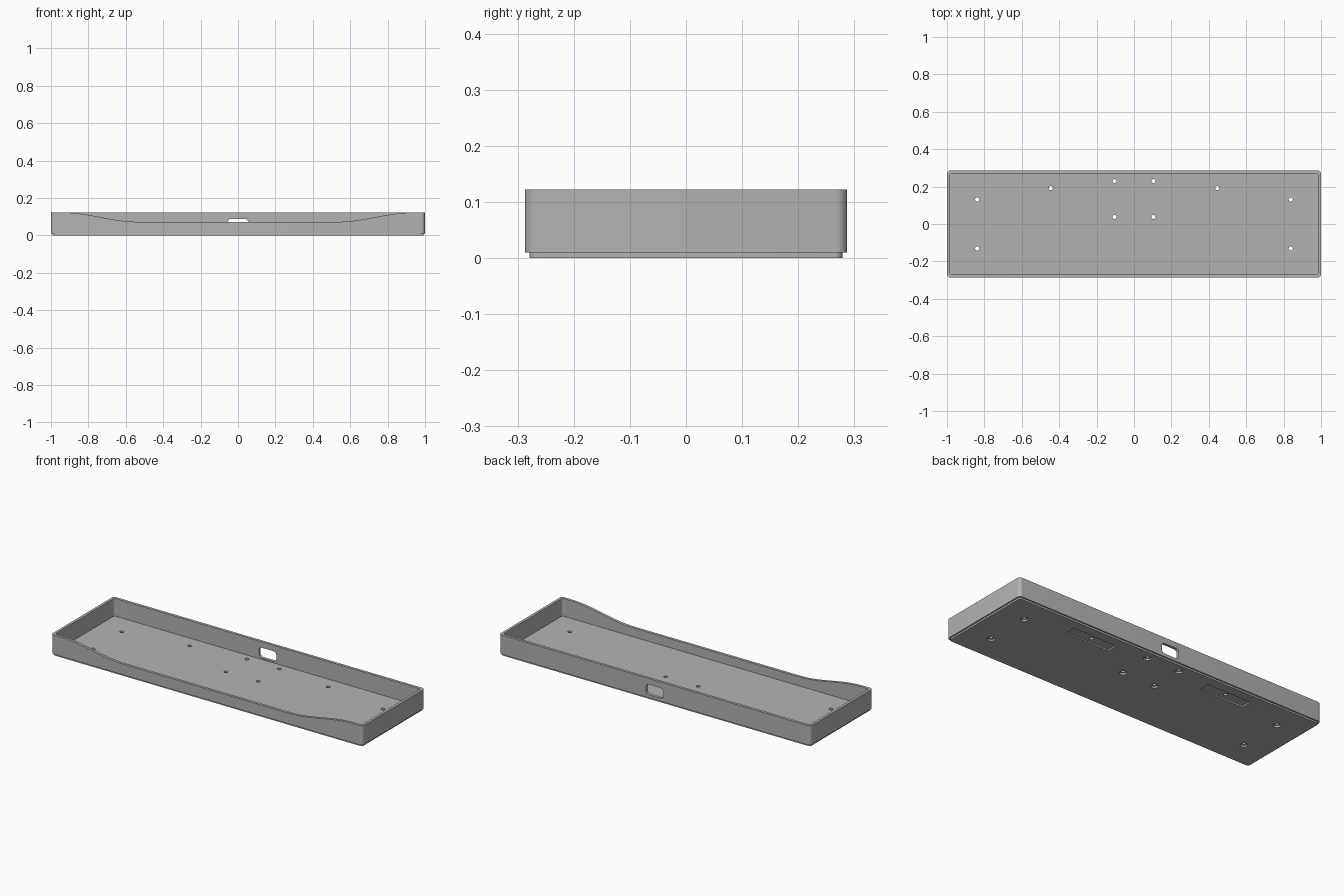
import bpy, bmesh, math

cube = bpy.data.objects.get("Cube")
if cube:
    bpy.data.objects.remove(cube, do_unlink=True)

grey = bpy.data.materials.new("mid_grey")
grey.use_nodes = True
grey.diffuse_color = (0.45, 0.45, 0.45, 1)
grey.node_tree.nodes["Principled BSDF"].inputs["Base Color"].default_value = (0.45, 0.45, 0.45, 1)

HALF_X, HALF_Y, TOP = 1.0, 0.287, 0.122
WALL, FLOOR, STEP = 0.016, 0.02, 0.01


def rounded_rect(hx, hy, r, steps=8):
    """Counter-clockwise outline of a rectangle with rounded corners."""
    pts = []
    for i, (sx, sy) in enumerate([(1, 1), (-1, 1), (-1, -1), (1, -1)]):
        for k in range(steps + 1):
            a = math.pi / 2 * (i + k / steps)
            pts.append((sx * (hx - r) + r * math.cos(a), sy * (hy - r) + r * math.sin(a)))
    return pts


def circle(x, y, r, n=24):
    return [(x + r * math.cos(2 * math.pi * k / n), y + r * math.sin(2 * math.pi * k / n))
            for k in range(n)]


def loft(bm, rings):
    """Skin a closed solid through rings of 3D points."""
    loops = [[bm.verts.new(p) for p in ring] for ring in rings]
    for a, b in zip(loops, loops[1:]):
        for i in range(len(a)):
            j = (i + 1) % len(a)
            bm.faces.new((a[i], a[j], b[j], b[i]))
    bm.faces.new(loops[0][::-1])
    bm.faces.new(loops[-1])


def at_z(outline, z):
    return [(x, y, z) for x, y in outline]


def at_y(outline, y):
    return [(x, y, z) for x, z in outline]


def make_object(name, solids):
    bm = bmesh.new()
    for rings in solids:
        loft(bm, rings)
    bmesh.ops.recalc_face_normals(bm, faces=bm.faces)
    mesh = bpy.data.meshes.new(name)
    bm.to_mesh(mesh)
    bm.free()
    mesh.materials.append(grey)
    obj = bpy.data.objects.new(name, mesh)
    bpy.context.collection.objects.link(obj)
    return obj


# Tray: stepped foot, outer wall, rim, then down the inside to the floor
foot = rounded_rect(HALF_X - 0.008, HALF_Y - 0.008, 0.014)
outer = rounded_rect(HALF_X, HALF_Y, 0.02)
inner = rounded_rect(HALF_X - WALL, HALF_Y - WALL, 0.012)
tray = make_object("tray", [[at_z(foot, 0), at_z(foot, STEP), at_z(outer, STEP),
                             at_z(outer, TOP), at_z(inner, TOP), at_z(inner, FLOOR)]])

# Scooped front lip
LOW, X0, X1, N = 0.072, 0.53, 0.94, 20
ramp = [(X0 + (X1 - X0) * k / N, LOW + (TOP - LOW) * (1 - math.cos(math.pi * k / N)) / 2)
        for k in range(N + 1)]
scoop = [(-x, z) for x, z in reversed(ramp)] + ramp + [(X1, 0.2), (-X1, 0.2)]
cutters = [make_object("lip_cutter", [[at_y(scoop, -0.3), at_y(scoop, -0.262)]])]

# Rounded slot through the back wall
slot = [(x, z + 0.058) for x, z in rounded_rect(0.056, 0.03, 0.02)]
cutters.append(make_object("slot_cutter", [[at_y(slot, 0.25), at_y(slot, 0.3)]]))

# Shallow foot-pad recesses underneath
PAD_X, PAD_Y = 0.445, 0.192
pads = []
for s in (-1, 1):
    pad = [(x + s * PAD_X, y + PAD_Y) for x, y in rounded_rect(0.14, 0.032, 0.003, 2)]
    pads.append([at_z(pad, -0.01), at_z(pad, 0.008)])
cutters.append(make_object("pad_cutter", pads))

# Screw holes, counterbored from below except in the pads
screws = [(s * x, y) for s in (-1, 1)
          for x, y in [(0.838, 0.131), (0.838, -0.131), (0.104, 0.23), (0.104, 0.037)]]
holes = screws + [(s * PAD_X, PAD_Y) for s in (-1, 1)]
cutters.append(make_object("counterbore_cutter", [
    [at_z(circle(x, y, 0.02), -0.01), at_z(circle(x, y, 0.02), 0.01)] for x, y in screws]))
cutters.append(make_object("hole_cutter", [
    [at_z(circle(x, y, 0.011), -0.02), at_z(circle(x, y, 0.011), 0.05)] for x, y in holes]))

# Cut everything out of the tray and drop the cutters
bpy.context.view_layer.objects.active = tray
for cutter in cutters:
    cutter.hide_render = True
    mod = tray.modifiers.new(cutter.name, "BOOLEAN")
    mod.operation, mod.solver, mod.object = "DIFFERENCE", "EXACT", cutter
    bpy.ops.object.modifier_apply(modifier=mod.name)
    bpy.data.objects.remove(cutter, do_unlink=True)

bpy.ops.object.select_all(action="DESELECT")
tray.select_set(True)
bpy.ops.object.shade_smooth_by_angle(angle=math.radians(30))
